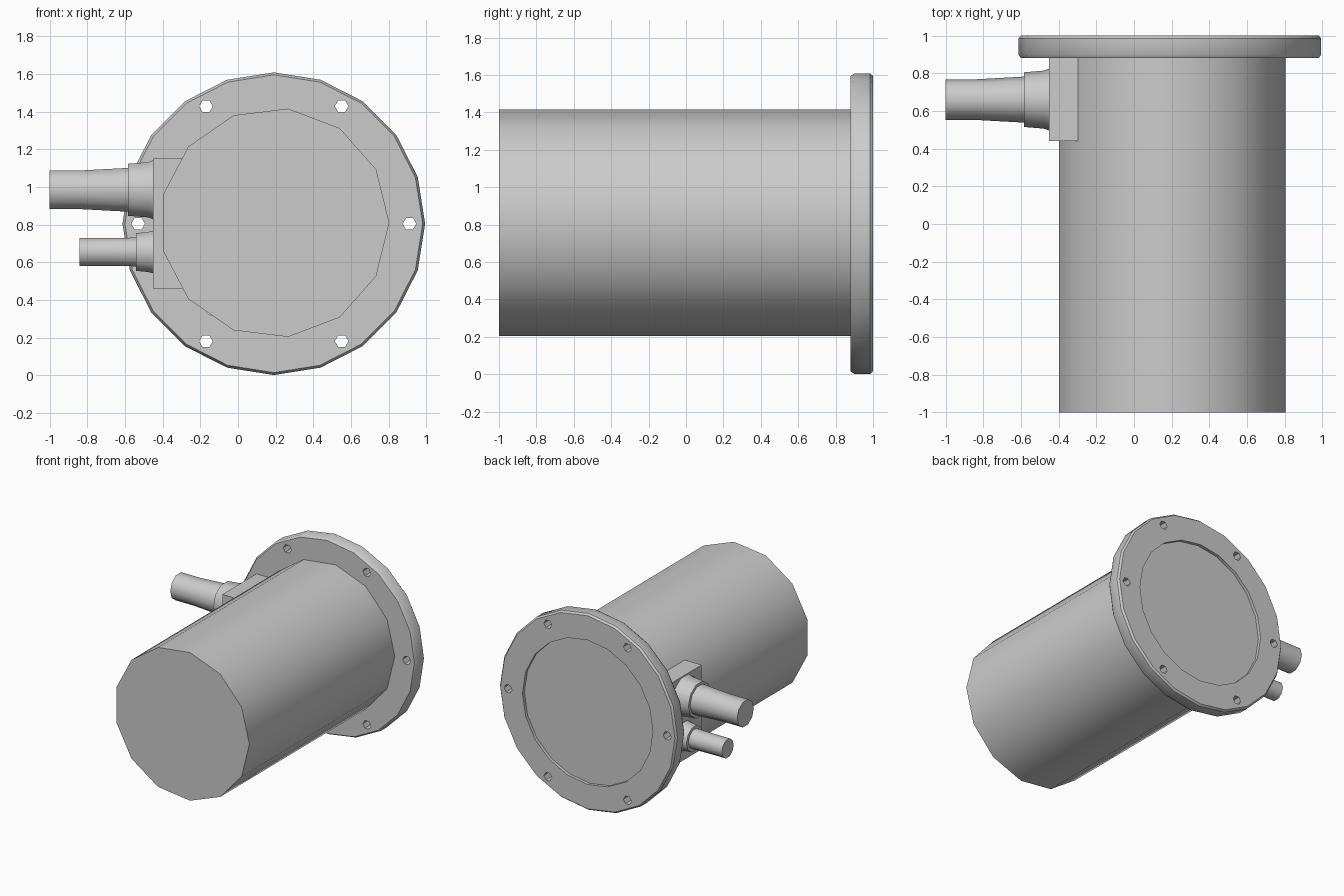
import bpy, bmesh
from math import sin, cos, pi, radians

if "Cube" in bpy.data.objects:
    bpy.data.objects.remove(bpy.data.objects["Cube"])

CX, CZ = 0.19, 0.805          # main axis of the cylinder (runs along y)


def finish(name, bm):
    bmesh.ops.recalc_face_normals(bm, faces=bm.faces)
    me = bpy.data.meshes.new(name)
    bm.to_mesh(me)
    bm.free()
    ob = bpy.data.objects.new(name, me)
    bpy.context.collection.objects.link(ob)
    return ob


def smooth(ob, angle=40):
    bpy.ops.object.select_all(action='DESELECT')
    ob.select_set(True)
    bpy.context.view_layer.objects.active = ob
    bpy.ops.object.shade_smooth_by_angle(angle=radians(angle))


def lathe(name, profile, sides, axis, a, b, ring=False):
    """Spin (position, radius) pairs about a line along 'X' or 'Y' at (a, z=b)."""
    bm = bmesh.new()
    loops = []
    for pos, r in profile:
        loop = []
        for i in range(sides):
            t = 2 * pi * i / sides
            u, v = a + r * cos(t), b + r * sin(t)
            loop.append(bm.verts.new((pos, u, v) if axis == 'X' else (u, pos, v)))
        loops.append(loop)
    pairs = list(zip(loops, loops[1:]))
    if ring:
        pairs.append((loops[-1], loops[0]))
    else:
        bm.faces.new(loops[0])
        bm.faces.new(loops[-1])
    for p, q in pairs:
        for i in range(sides):
            j = (i + 1) % sides
            bm.faces.new((p[i], p[j], q[j], q[i]))
    return finish(name, bm)


# Main cylinder, ending just inside the flange's rear face
body = lathe("body", [(-1.0, 0.61), (0.975, 0.61)], 13, 'Y', CX + 0.003, CZ + 0.005)
smooth(body)

# Flange ring
flange = lathe("flange", [(0.88, 0.59), (0.88, 0.79), (0.90, 0.803), (0.985, 0.803),
                          (1.0, 0.79), (1.0, 0.59)], 20, 'Y', CX, CZ, ring=True)

# Six bolt holes cut through the flange
for k in range(6):
    t = k * pi / 3
    cut = lathe("bolt_hole_cutter", [(0.8, 0.036), (1.1, 0.036)], 6, 'Y',
                CX + 0.72 * cos(t), CZ + 0.72 * sin(t))
    cut.hide_render = True
    mod = flange.modifiers.new("hole", 'BOOLEAN')
    mod.operation, mod.solver, mod.object = 'DIFFERENCE', 'EXACT', cut
    bpy.context.view_layer.objects.active = flange
    bpy.ops.object.modifier_apply(modifier=mod.name)
    bpy.data.objects.remove(cut)
smooth(flange)

# Mounting pad on the left side of the cylinder
bm = bmesh.new()
bmesh.ops.create_cube(bm, size=1)
for v in bm.verts:
    v.co = (-0.35 + v.co.x * 0.2, 0.66 + v.co.y * 0.44, 0.805 + v.co.z * 0.69)
finish("mounting_pad", bm)

# Large and small pipes, each with a collar
for size, z, tip, collar, r_pipe, r_base, r_collar in (
        ("large", 0.985, -1.0, -0.585, 0.108, 0.122, 0.145),
        ("small", 0.655, -0.84, -0.54, 0.077, 0.08, 0.105)):
    smooth(lathe(size + "_pipe", [(tip, r_pipe), (tip * 0.6 + collar * 0.4, r_pipe),
                                  (collar, r_base), (-0.42, r_base)], 10, 'X', 0.66, z))
    smooth(lathe(size + "_pipe_collar", [(collar, r_collar), (-0.48, r_collar * 1.06),
                                         (-0.42, r_collar * 1.2)], 10, 'X', 0.66, z))
